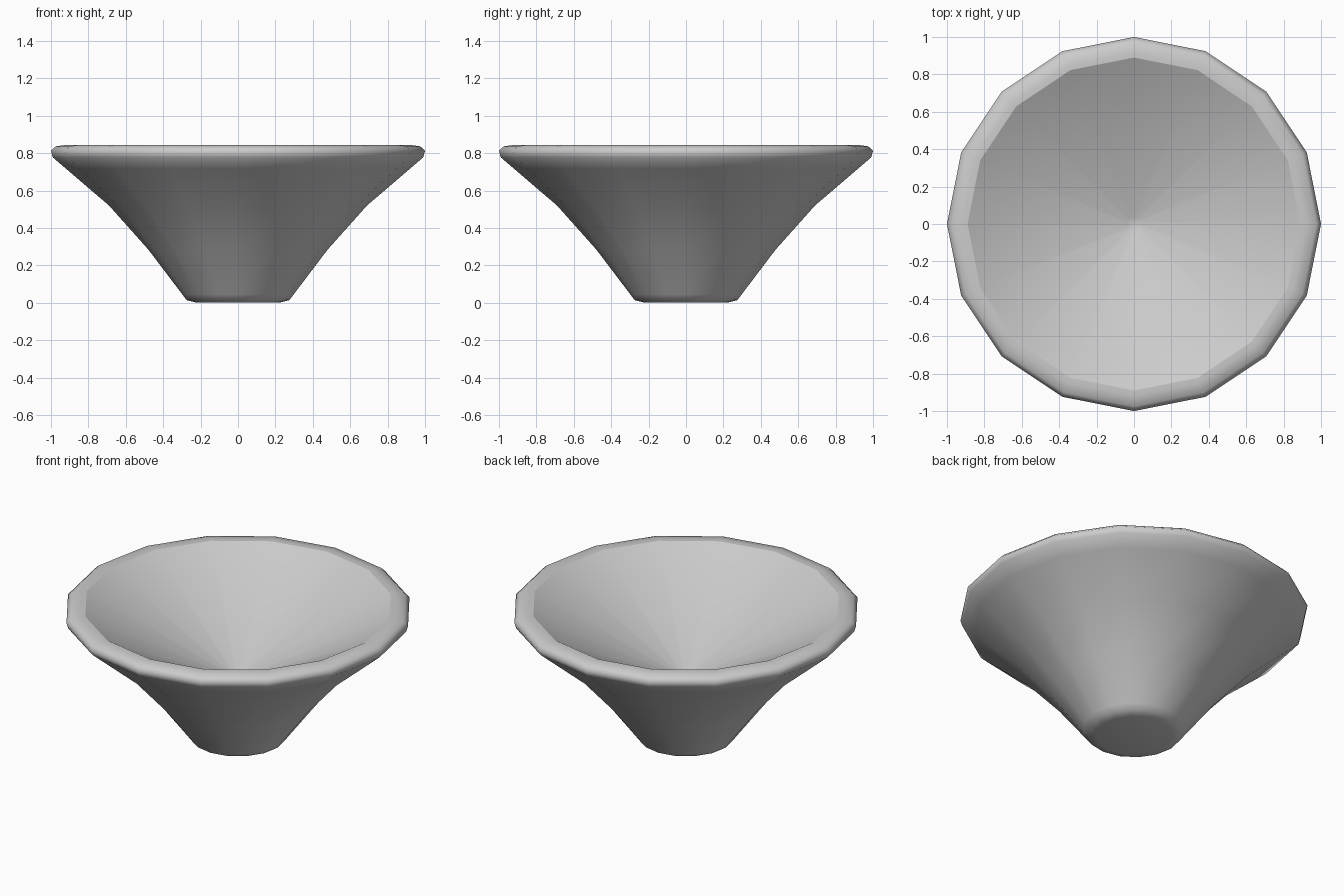
import bpy, bmesh, math

if "Cube" in bpy.data.objects:
    bpy.data.objects.remove(bpy.data.objects["Cube"])

SIDES = 16

# profile (radius, height): foot, flared wall, rounded rim, shallow conical hollow
profile = [(0.22, 0.0), (0.275, 0.014), (0.298, 0.045), (0.48, 0.285),
           (0.69, 0.52), (0.92, 0.717), (0.99, 0.777), (1.0, 0.812),
           (0.975, 0.836), (0.92, 0.844), (0.89, 0.844),
           (0.86, 0.828), (0.04, 0.40)]

bm = bmesh.new()


def ring(r, z):
    return [bm.verts.new((r * math.cos(2 * math.pi * i / SIDES),
                          r * math.sin(2 * math.pi * i / SIDES), z))
            for i in range(SIDES)]


# foot, wall, rim and hollow
rings = [ring(r, z) for r, z in profile]
for a, b in zip(rings, rings[1:]):
    for i in range(SIDES):
        j = (i + 1) % SIDES
        bm.faces.new((a[i], a[j], b[j], b[i]))

# flat underside and the tip of the hollow
bm.faces.new(rings[0][::-1])
bm.faces.new(rings[-1])

# smooth shading with a crisp inner lip
for f in bm.faces:
    f.smooth = True
lip = rings[10]
for i in range(SIDES):
    bm.edges.get((lip[i], lip[(i + 1) % SIDES])).smooth = False

bmesh.ops.recalc_face_normals(bm, faces=bm.faces[:])
mesh = bpy.data.meshes.new("bowl")
bm.to_mesh(mesh)
bm.free()
bowl = bpy.data.objects.new("bowl", mesh)
bpy.context.collection.objects.link(bowl)
